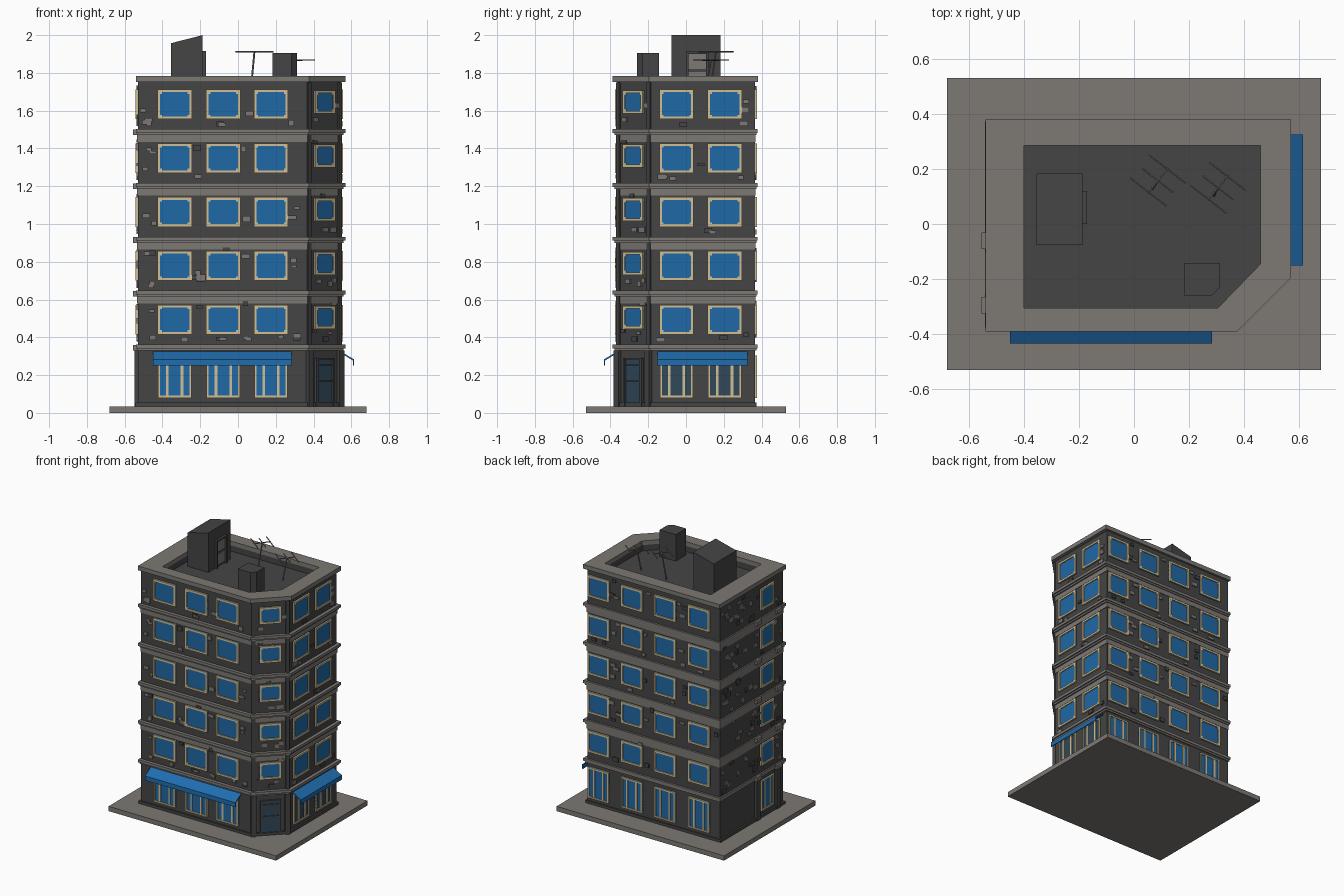
import bpy, bmesh, math, random
from mathutils import Vector, Matrix

if "Cube" in bpy.data.objects:
    bpy.data.objects.remove(bpy.data.objects["Cube"])

random.seed(7)

def mat(name, c):
    m = bpy.data.materials.new(name)
    m.diffuse_color = (*c, 1)
    m.use_nodes = True
    m.node_tree.nodes["Principled BSDF"].inputs["Base Color"].default_value = m.diffuse_color
    return m

DARK = mat("dark wall", (0.06, 0.059, 0.059))
STONE = mat("light stone", (0.205, 0.19, 0.175))
BLUE = mat("window blue", (0.014, 0.14, 0.38))
AWN = mat("awning blue", (0.014, 0.155, 0.43))
TAN = mat("frame cream", (0.64, 0.53, 0.31))
SHADE = mat("dark glass", (0.03, 0.065, 0.1))

class Part:
    """Collects solids of one colour into one object."""
    def __init__(self, name, material):
        self.name, self.material, self.bm = name, material, bmesh.new()

    def box(self, x0, x1, y0, y1, z0, z1, m=Matrix()):
        t = Matrix.Translation(((x0+x1)/2, (y0+y1)/2, (z0+z1)/2))
        s = Matrix.Diagonal((abs(x1-x0), abs(y1-y0), abs(z1-z0), 1))
        bmesh.ops.create_cube(self.bm, size=1, matrix=m @ t @ s)

    def prism(self, pts, vec):
        a = [self.bm.verts.new(p) for p in pts]
        b = [self.bm.verts.new(Vector(p) + Vector(vec)) for p in pts]
        self.bm.faces.new(a)
        self.bm.faces.new(b[::-1])
        for i in range(len(a)):
            j = (i + 1) % len(a)
            self.bm.faces.new((a[i], b[i], b[j], a[j]))

    def ring(self, outer, inner, z0, z1):
        loops = [[self.bm.verts.new((x, y, z)) for x, y in p]
                 for p, z in ((outer, z0), (outer, z1), (inner, z1), (inner, z0))]
        n = len(outer)
        for k in range(4):
            a, b = loops[k], loops[(k + 1) % 4]
            for i in range(n):
                j = (i + 1) % n
                self.bm.faces.new((a[i], a[j], b[j], b[i]))

    def rod(self, p, q, r):
        p, q = Vector(p), Vector(q)
        d = q - p
        m = Matrix.Translation((p+q)/2) @ d.to_track_quat('Z', 'Y').to_matrix().to_4x4()
        bmesh.ops.create_cone(self.bm, cap_ends=True, segments=6, radius1=r,
                              radius2=r, depth=d.length, matrix=m)

    def done(self):
        bmesh.ops.recalc_face_normals(self.bm, faces=self.bm.faces)
        me = bpy.data.meshes.new(self.name)
        self.bm.to_mesh(me)
        self.bm.free()
        me.materials.append(self.material)
        bpy.context.collection.objects.link(bpy.data.objects.new(self.name, me))

def plan(o, left=None):
    """Footprint with a cut front right corner, grown outward by o."""
    l = o if left is None else left
    k = o * math.tan(math.pi / 8)
    return [(-0.53-l, -0.365-o), (0.365+k, -0.365-o), (0.545+o, -0.185-k),
            (0.545+o, 0.365+o*0.6), (-0.53-l, 0.365+o*0.6)]

def at(pts, z):
    return [(x, y, z) for x, y in pts]

def side(x, y, ang):
    # local x runs along the wall, local -y points outward
    return Matrix.Translation((x, y, 0)) @ Matrix.Rotation(math.radians(ang), 4, 'Z')

FRONT, RIGHT = side(0, -0.365, 0), side(0.545, 0, 90)
BACK, LEFT = side(0, 0.365, 180), side(-0.53, 0, -90)
CORNER = side(0.455, -0.275, 45)

slab = Part("pavement_slab", STONE)
walls = Part("walls", DARK)
ledges = Part("floor_ledges", STONE)
cap = Part("parapet_cap", STONE)
frames = Part("window_frames", TAN)
panes = Part("window_glass", BLUE)
shop_dark = Part("shaded_shop_glass", SHADE)
bricks = Part("light_bricks", STONE)
dbricks = Part("dark_bricks", DARK)
pilasters = Part("corner_pilasters", DARK)

# pavement, main block, hollow parapet
slab.box(-0.68, 0.68, -0.53, 0.53, 0, 0.035)
walls.prism(at(plan(0), 0.03), (0, 0, 1.68))
walls.prism(at(plan(0.012), 0.035), (0, 0, 0.02))
INNER = [(-0.4, -0.305), (0.305, -0.305), (0.46, -0.145), (0.46, 0.285), (-0.4, 0.285)]
walls.ring(plan(0), INNER, 1.705, 1.752)
cap.ring(plan(0.025, 0.01), INNER, 1.752, 1.783)

# stepped ledges between floors, with small stubs on the left side
STEP = 0.285
for i in range(5):
    z = 0.33 + i * STEP
    ledges.prism(at(plan(0.014, 0.006), z), (0, 0, 0.012))
    ledges.prism(at(plan(0.024, 0.01), z + 0.012), (0, 0, 0.02))
    if i:
        ledges.prism(at(plan(0.004), z - 0.035), (0, 0, 0.035))
    for u in (0.03, 0.265):
        ledges.box(u, u + 0.06, -0.025, 0, z, z + 0.03, LEFT)

def frame(m, u, z0, z1, w, t=0.014):
    a, b = u - w/2, u + w/2
    for x in (a, b - t):
        frames.box(x, x + t, -0.012, 0, z0, z1, m)
    for z in (z0, z1 - t):
        frames.box(a, b, -0.012, 0, z, z + t, m)

def window(m, u, z0, z1, w):
    frame(m, u, z0, z1, w)
    panes.box(u - w/2, u + w/2, -0.005, 0, z0, z1, m)
    for sx in (-1, 1):        # little corner blocks
        for z in (z0 + 0.018, z1 - 0.018):
            x = u + sx * (w/2 - 0.018)
            frames.box(x - 0.005, x + 0.005, -0.009, 0, z - 0.005, z + 0.005, m)

def shop_window(m, u, w, glass):
    frame(m, u, 0.08, 0.305, w, 0.011)
    glass.box(u - w/2, u + w/2, -0.005, 0, 0.08, 0.305, m)
    for s in (-1, 1):
        x = u + s * w * 0.22
        frames.box(x - 0.007, x + 0.007, -0.01, 0, 0.08, 0.305, m)

# wall matrix, window centres, window width, wall extent, bricks per floor
LAYOUT = [
    (FRONT, (-0.335, -0.078, 0.175), 0.182, (-0.52, 0.35), 24),
    (RIGHT, (-0.05, 0.205), 0.182, (-0.17, 0.355), 15),
    (BACK, (-0.45, -0.18, 0.09, 0.365), 0.175, (-0.535, 0.52), 24),
    (LEFT, (0.178,), 0.15, (-0.355, 0.355), 24),
    (CORNER, (0.0,), 0.15, (-0.115, 0.115), 5),
]
for m, centres, w, (u0, u1), count in LAYOUT:
    for f in range(5):
        z0 = 0.415 + f * STEP + (0.03 if m is CORNER else 0)
        z1 = 0.572 + f * STEP - (0.005 if m is CORNER else 0)
        for u in centres:
            window(m, u, z0, z1, w)
        # scattered raised bricks that keep clear of the windows
        for _ in range(count):
            bw, bh = random.uniform(0.025, 0.048), random.uniform(0.016, 0.032)
            x = random.uniform(u0, u1 - bw)
            z = 0.375 + f * STEP + random.uniform(0, 0.22 - bh)
            if z + bh > z0 and z < z1 and any(
                    x < u + w/2 - 0.003 and x + bw > u - w/2 + 0.003 for u in centres):
                continue
            part = bricks if random.random() < 0.62 else dbricks
            part.box(x, x + bw, -0.008, 0, z, z + bh, m)
    if m is not CORNER:
        for u in centres:
            shop_window(m, u, w * 0.97, shop_dark if m is RIGHT else panes)

# pilasters beside the corner, and around the left ground floor window
for u in (-0.115, 0.115):
    pilasters.box(u - 0.012, u + 0.012, -0.008, 0, 0.35, 1.75, CORNER)
    pilasters.box(u - 0.018, u + 0.018, -0.02, 0, 0.035, 0.33, CORNER)
for u in (0.06, 0.295):
    pilasters.box(u - 0.02, u + 0.02, -0.018, 0, 0.035, 0.33, LEFT)

# corner door with two panes
door = Part("corner_door_frame", DARK)
door_glass = Part("corner_door_glass", SHADE)
door_glass.box(-0.062, 0.062, -0.006, 0, 0.04, 0.285, CORNER)
for x in (-0.07, 0.056):
    door.box(x, x + 0.014, -0.014, 0, 0.035, 0.29, CORNER)
for z in (0.04, 0.165, 0.25, 0.28):
    door.box(-0.06, 0.06, -0.012, 0, z, z + 0.01, CORNER)

# awnings: thin sloped sheet with a hanging front edge
def awning(name, m, u0, u1):
    p = Part(name, AWN)
    prof = [(0, 0.325), (-0.07, 0.283), (-0.07, 0.25), (-0.064, 0.25),
            (-0.064, 0.277), (0, 0.316)]
    p.prism([m @ Vector((u0, y, z)) for y, z in prof],
            m.to_3x3() @ Vector((u1 - u0, 0, 0)))
    p.done()

awning("front_awning", FRONT, -0.45, 0.283)
awning("side_awning", RIGHT, -0.15, 0.325)

# roof stair house with sloped top and a door
house = Part("roof_stair_house", DARK)
house.prism([(-0.355, -0.077, 1.70), (-0.187, -0.077, 1.70),
             (-0.187, -0.077, 2.0), (-0.355, -0.077, 1.957)], (0, 0.26, 0))
for y in (0.0, 0.108):
    house.box(-0.19, -0.17, y, y + 0.012, 1.70, 1.915)
house.box(-0.19, -0.17, 0, 0.12, 1.903, 1.915)
roof_door = Part("roof_door", STONE)
for z in (1.725, 1.82):
    roof_door.box(-0.19, -0.18, 0.014, 0.106, z, z + 0.08)

# roof box with one cut corner
box = Part("roof_box", DARK)
box.prism(at([(0.182, -0.26), (0.282, -0.26), (0.313, -0.23), (0.313, -0.142),
              (0.182, -0.142)], 1.70), (0, 0, 0.205))

# aerials: leaning mast, boom and cross rods
aerials = Part("roof_aerials", STONE)
for cx, cy, z, lean in ((0.087, 0.158, 1.912, 0.02), (0.305, 0.132, 1.868, 0.015)):
    c = Vector((cx, cy, z))
    boom, rod = Vector((0.034, 0.042, 0)), Vector((0.066, -0.051, 0))
    aerials.rod((cx - lean, cy - 0.03, 1.70), c, 0.005)
    aerials.rod(c - boom * 1.1, c + boom * 1.1, 0.004)
    for k in (-1, 0, 1):
        s = 1 if k else 0.85
        aerials.rod(c + boom * k - rod * s, c + boom * k + rod * s, 0.0035)

for p in (slab, walls, ledges, cap, frames, panes, shop_dark, bricks, dbricks,
          pilasters, door, door_glass, house, roof_door, box, aerials):
    p.done()
